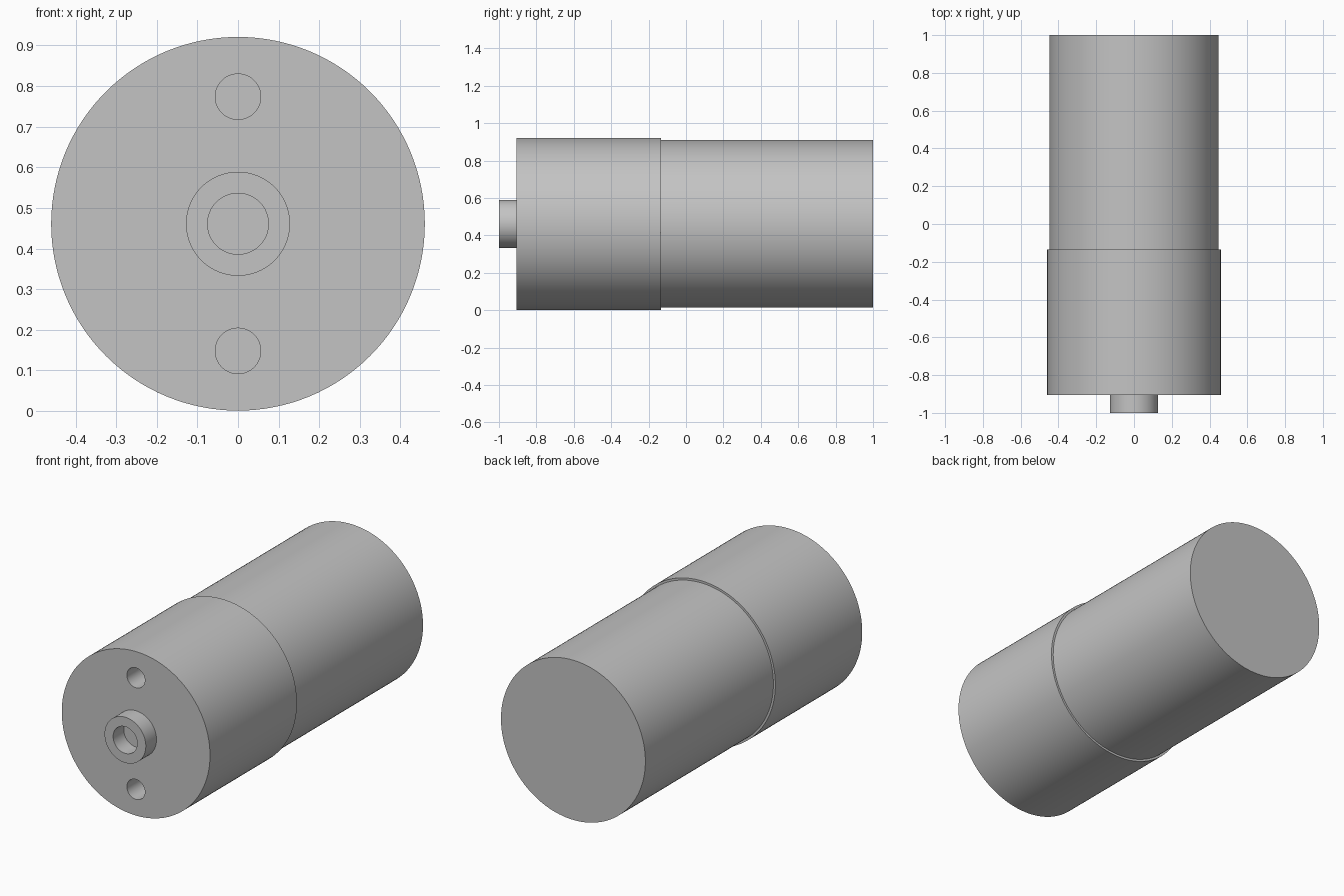
import bpy
import math
from mathutils import Matrix

cube = bpy.data.objects.get("Cube")
if cube:
    bpy.data.objects.remove(cube, do_unlink=True)

AXIS_Z = 0.461
FACE_Y = -0.905
STEP_Y = -0.135

grey = bpy.data.materials.new("plain grey")
grey.use_nodes = True
colour = (0.55, 0.55, 0.55, 1)
grey.diffuse_color = colour
grey.node_tree.nodes["Principled BSDF"].inputs["Base Color"].default_value = colour


def cylinder(name, radius, y0, y1, z=AXIS_Z, sides=96):
    """Cylinder along y from y0 to y1."""
    bpy.ops.mesh.primitive_cylinder_add(vertices=sides, radius=radius, depth=y1 - y0)
    obj = bpy.context.object
    obj.name = name
    obj.data.transform(Matrix.Rotation(math.pi / 2, 4, "X"))
    obj.location = (0, (y0 + y1) / 2, z)
    obj.data.materials.append(grey)
    return obj


def drill(target, radius, y0, y1, z):
    """Cut a round hole and keep the hidden cutter."""
    cutter = cylinder(target.name + "_cutter", radius, y0, y1, z, 64)
    cutter.hide_render = True
    cutter.hide_viewport = True
    cutter.display_type = "WIRE"
    mod = target.modifiers.new("hole", "BOOLEAN")
    mod.operation = "DIFFERENCE"
    mod.solver = "EXACT"
    mod.object = cutter
    bpy.context.view_layer.objects.active = target
    bpy.ops.object.modifier_apply(modifier=mod.name)
    bpy.data.objects.remove(cutter, do_unlink=True)


# Main housing: wider front section and slimmer rear section
front_housing = cylinder("front_housing", 0.46, FACE_Y, STEP_Y, sides=128)
rear_housing = cylinder("rear_housing", 0.448, STEP_Y, 1.0, sides=128)

# Two mounting holes in the front face
for side in (-1, 1):
    drill(front_housing, 0.056, FACE_Y - 0.1, FACE_Y + 0.3, AXIS_Z + side * 0.313)

# Hollow central boss
boss = cylinder("front_boss", 0.128, -1.0, FACE_Y)
drill(boss, 0.075, -1.1, FACE_Y + 0.1, AXIS_Z)

# Smooth round walls with crisp rims
for obj in (front_housing, rear_housing, boss):
    bpy.ops.object.select_all(action="DESELECT")
    obj.select_set(True)
    bpy.context.view_layer.objects.active = obj
    bpy.ops.object.shade_smooth_by_angle(angle=math.radians(30))
